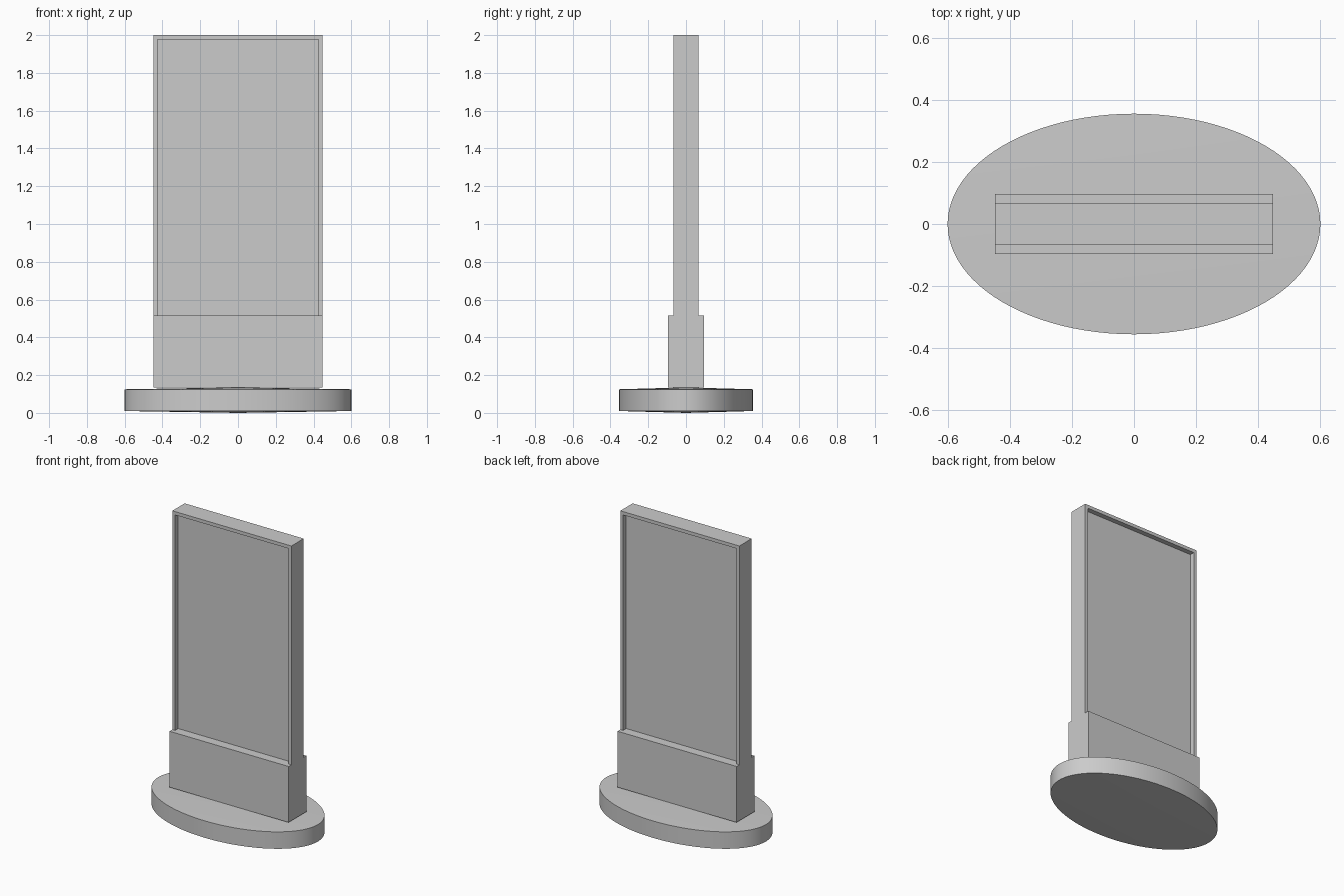
import bpy, bmesh

if "Cube" in bpy.data.objects:
    bpy.data.objects.remove(bpy.data.objects["Cube"])

HALF_W = 0.447      # half width of plinth and frame
RIM = 0.021         # frame border width
Z_BASE, Z_PLINTH, Z_TOP = 0.135, 0.515, 2.0


def finish(name, bm):
    bmesh.ops.recalc_face_normals(bm, faces=bm.faces)
    mesh = bpy.data.meshes.new(name)
    bm.to_mesh(mesh)
    bm.free()
    obj = bpy.data.objects.new(name, mesh)
    bpy.context.collection.objects.link(obj)
    return obj


def extrude_outline(name, outline, half_depth):
    """Extrude an x-z outline symmetrically along y."""
    bm = bmesh.new()
    face = bm.faces.new([bm.verts.new((x, -half_depth, z)) for x, z in outline])
    ext = bmesh.ops.extrude_face_region(bm, geom=[face])
    verts = [v for v in ext["geom"] if isinstance(v, bmesh.types.BMVert)]
    bmesh.ops.translate(bm, verts=verts, vec=(0, 2 * half_depth, 0))
    return finish(name, bm)


def rect(hw, z0, z1):
    return [(-hw, z0), (hw, z0), (hw, z1), (-hw, z1)]


# Oval foot: elliptical disc whose top and bottom rise very slightly to the centre
bm = bmesh.new()
bmesh.ops.create_cone(bm, cap_ends=True, cap_tris=False, segments=96,
                      radius1=1, radius2=1, depth=0.115)
caps = [f for f in bm.faces if len(f.verts) > 4]
for v in bmesh.ops.poke(bm, faces=caps)["verts"]:
    v.co.z += 0.01 if v.co.z > 0 else -0.01
bmesh.ops.scale(bm, verts=bm.verts, vec=(0.6, 0.355, 1))
bmesh.ops.translate(bm, verts=bm.verts, vec=(0, 0, 0.0675))
foot = finish("oval_foot", bm)
bpy.context.view_layer.objects.active = foot
foot.select_set(True)
bpy.ops.object.shade_smooth_by_angle()

# Plinth block
extrude_outline("plinth", rect(HALF_W, Z_BASE, Z_PLINTH), 0.096)

# Surrounding frame: an upside-down U
inner = HALF_W - RIM
z_in = Z_TOP - 0.023
frame = [(-HALF_W, Z_PLINTH), (-HALF_W, Z_TOP), (HALF_W, Z_TOP), (HALF_W, Z_PLINTH),
         (inner, Z_PLINTH), (inner, z_in), (-inner, z_in), (-inner, Z_PLINTH)]
extrude_outline("frame", frame, 0.066)

# Display panel, recessed on both sides
extrude_outline("display_panel", rect(inner, Z_PLINTH, z_in), 0.033)
